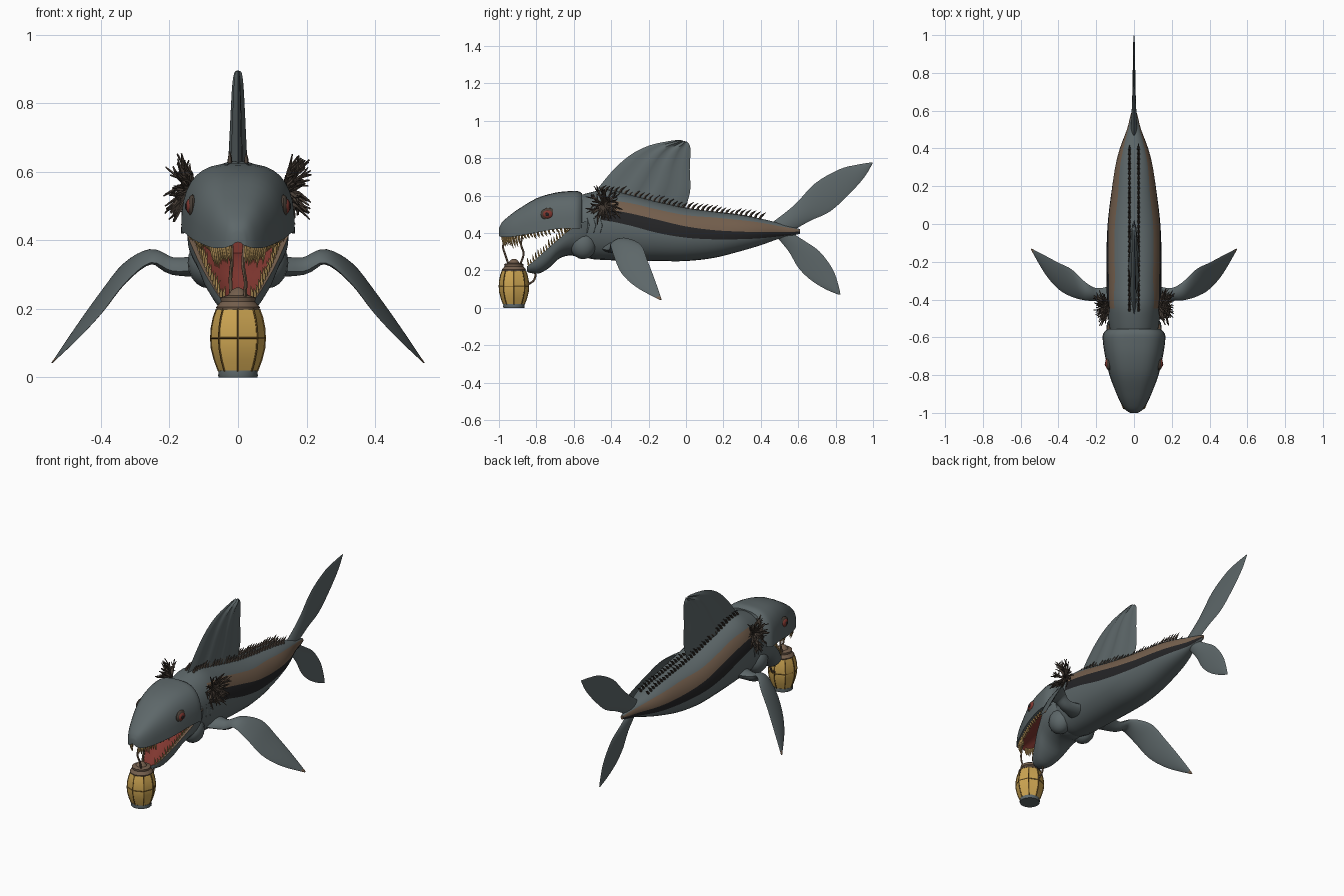
import bpy, bmesh, math, random
from mathutils import Vector as V

if "Cube" in bpy.data.objects:
    bpy.data.objects.remove(bpy.data.objects["Cube"])

random.seed(4)


def material(name, r, g, b):
    lin = [(c / 255 / 12.92) if c < 10 else ((c / 255 + .055) / 1.055) ** 2.4 for c in (r, g, b)]
    m = bpy.data.materials.new(name)
    m.diffuse_color = (*lin, 1)
    m.use_nodes = True
    m.node_tree.nodes["Principled BSDF"].inputs["Base Color"].default_value = m.diffuse_color
    return m


SKIN = material("slate skin", 93, 103, 105)
BLACK = material("black stripe", 36, 36, 38)
BROWN = material("brown stripe", 116, 95, 77)
FEATHER = material("dark gill brown", 74, 64, 56)
RED = material("mouth red", 128, 55, 48)
TOOTH = material("tooth ochre", 190, 155, 95)
GOLD = material("lantern gold", 205, 165, 82)
FRAME = material("lantern frame", 120, 90, 40)


def finish(name, bm, mats, angle=40):
    bmesh.ops.recalc_face_normals(bm, faces=bm.faces)
    me = bpy.data.meshes.new(name)
    bm.to_mesh(me)
    bm.free()
    for m in mats:
        me.materials.append(m)
    ob = bpy.data.objects.new(name, me)
    bpy.context.collection.objects.link(ob)
    if angle:
        bpy.ops.object.select_all(action='DESELECT')
        ob.select_set(True)
        bpy.context.view_layer.objects.active = ob
        bpy.ops.object.shade_smooth_by_angle(angle=math.radians(angle))
    return ob


def loft(bm, rings, mat=lambda j: 0, caps=(0, 0)):
    rows = [[bm.verts.new(p) for p in r] for r in rings]
    n = len(rows[0])
    for a, b in zip(rows, rows[1:]):
        for j in range(n):
            bm.faces.new((a[j], a[(j + 1) % n], b[(j + 1) % n], b[j])).material_index = mat(j)
    bm.faces.new(rows[0]).material_index = caps[0]
    bm.faces.new(rows[-1]).material_index = caps[1]


def smooth_rows(rows, n):
    """Catmull-Rom interpolation through rows of numbers."""
    out = []
    for i in range(len(rows) - 1):
        p = [rows[max(i - 1, 0)], rows[i], rows[i + 1], rows[min(i + 2, len(rows) - 1)]]
        for k in range(n):
            t = k / n
            out.append([.5 * (2 * b + (c - a) * t + (2 * a - 5 * b + 4 * c - d) * t * t
                              + (3 * b - a - 3 * c + d) * t ** 3) for a, b, c, d in zip(*p)])
    return out + [list(rows[-1])]


def at(rows, y):
    """Linear lookup of a row by its first value."""
    for a, b in zip(rows, rows[1:]):
        if a[0] <= y <= b[0]:
            t = (y - a[0]) / (b[0] - a[0])
            return [p + (q - p) * t for p, q in zip(a, b)]
    return list(rows[0] if y < rows[0][0] else rows[-1])


def tube(bm, pts, radii, sides=5):
    pts = [V(p) for p in pts]
    rings = []
    for i, p in enumerate(pts):
        d = (pts[min(i + 1, len(pts) - 1)] - pts[max(i - 1, 0)]).normalized()
        u = d.cross(V((.31, .87, .11))).normalized()
        w = d.cross(u)
        rings.append([p + (u * math.cos(a) + w * math.sin(a)) * radii[i]
                      for a in (math.tau * k / sides for k in range(sides))])
    loft(bm, rings)


def spow(v, p):
    return math.copysign(abs(v) ** p, v)


# Body: y, half width, top z, bottom z, then three stripe edges
BODY = smooth_rows([
    (-.60, .12, .59, .30, .575, .53, .48), (-.52, .135, .615, .264, .58, .53, .475),
    (-.42, .143, .632, .255, .575, .525, .465), (-.30, .146, .605, .252, .56, .505, .44),
    (-.15, .146, .567, .25, .525, .47, .40), (0, .14, .535, .25, .495, .435, .375),
    (.15, .122, .515, .267, .483, .415, .366), (.30, .10, .497, .305, .468, .407, .367),
    (.40, .075, .477, .335, .455, .405, .372), (.50, .038, .452, .37, .436, .405, .382),
    (.57, .02, .432, .386, .425, .406, .392), (.61, .008, .42, .396, .416, .408, .40)], 4)


def body_ring(row):
    y, w, zt, zb, *cuts = row
    zc, h = (zt + zb) / 2, (zt - zb) / 2
    th = [0] + [math.acos(max(-1, min(1, (c - zc) / h))) for c in cuts] + [math.pi]
    half = []
    for a, b, n in zip(th, th[1:], (5, 2, 2, 7)):
        half += [a + (b - a) * k / n for k in range(n)]
    full = half + [math.pi] + [math.tau - t for t in half[:0:-1]]
    return [(w * spow(math.sin(t), .9), y, zc + h * math.cos(t)) for t in full]


bm = bmesh.new()
stripe = lambda j: {5: 2, 6: 2, 7: 1, 8: 1}.get(min(j, 31 - j), 0)
loft(bm, [body_ring(r) for r in BODY], stripe, (3, 2))
for f in bm.faces:
    if f.calc_center_median().y < -.44 and f.material_index in (1, 2):
        f.material_index = 0
finish("body", bm, [SKIN, BLACK, BROWN, RED])

# Upper head: y, half width, top z, jaw edge z
HEAD = smooth_rows([
    (-1.0, .02, .425, .385), (-.985, .043, .455, .378), (-.95, .068, .488, .378), (-.90, .092, .525, .384),
    (-.80, .13, .585, .402), (-.70, .153, .615, .42), (-.62, .165, .624, .425),
    (-.58, .163, .624, .42), (-.555, .14, .612, .43)], 3)
bm = bmesh.new()
rings = []
for y, w, zt, ze in HEAD:
    h = zt - ze
    r = [(w * spow(math.cos(a), .7), y, ze + h * spow(math.sin(a), .72))
         for a in (math.pi * k / 18 for k in range(19))]
    r += [(w * u, y, ze + h * v) for u, v in ((-.85, .02), (-.45, .2), (0, .25), (.45, .2), (.85, .02))]
    rings.append(r)
loft(bm, rings, lambda j: 1 if 19 <= j <= 22 else 0)
finish("upper_head", bm, [SKIN, RED], 50)

# Lower jaw: y, half width, lip z, bottom z
JAW = smooth_rows([
    (-.85, .035, .222, .195), (-.835, .052, .232, .187), (-.785, .08, .275, .184), (-.73, .108, .325, .215),
    (-.68, .128, .368, .262), (-.62, .148, .418, .28), (-.56, .146, .455, .268), (-.50, .125, .47, .27)], 3)
bm = bmesh.new()
rings = []
for y, w, zt, zb in JAW:
    h = zt - zb
    r = [(w * math.cos(a), y, zt - h * spow(-math.sin(a), .85))
         for a in (math.pi + math.pi * k / 14 for k in range(15))]
    r += [(w * u, y, zt - h * v) for u, v in ((.8, .03), (.45, .4), (0, .45), (-.45, .4), (-.8, .03))]
    rings.append(r)
loft(bm, rings, lambda j: 2 if j in (14, 19) else 1 if j > 14 else 0)
finish("lower_jaw", bm, [SKIN, RED, BROWN], 50)


def ball(name, loc, size, mat, sx=1):
    bm = bmesh.new()
    bmesh.ops.create_uvsphere(bm, u_segments=16, v_segments=10, radius=1)
    for v in bm.verts:
        v.co = V([c * s + o for c, s, o in zip(v.co, size, loc)])
    return finish(name, bm, [mat])


# Eyes, cheek folds and gill slits on both sides
for s, side in ((1, "right"), (-1, "left")):
    ball(side + "_eye_socket", (s * .133, -.735, .50), (.014, .042, .034), FEATHER)
    ball(side + "_eye", (s * .137, -.738, .50), (.016, .03, .024), RED)
    ball(side + "_pupil", (s * .151, -.742, .50), (.004, .01, .01), BLACK)
    ball(side + "_throat_fold", (s * .085, -.55, .335), (.062, .07, .075), SKIN)
    bm = bmesh.new()
    for k in range(3):
        y = -.52 + .035 * k
        tube(bm, [(s * (at(BODY, y)[1] - .004), y - .01 * abs(i - 1), .40 + .04 * i) for i in range(3)],
             (.002, .007, .002))
    finish(side + "_gill_folds", bm, [SKIN])

# Teeth along both jaw edges
bm = bmesh.new()
for s in (-1, 1):
    for k in range(24):
        y = -.995 + .36 * (k / 23) ** 1.5
        _, w, _, z = at(HEAD, y)
        n = random.uniform(.045, .07) if k < 10 else random.uniform(.02, .038)
        p = V((s * w * .88, y + .012, z + .008))
        tube(bm, [p, p + V((-s * .004, .004, -n * .6)), p + V((-s * .006, .012, -n))], (.007, .005, .0008))
    for k in range(16):
        y = -.84 + .21 * k / 15
        _, w, z, _ = at(JAW, y)
        n = random.uniform(.025, .048)
        p = V((s * w * .86, y, z - .006))
        tube(bm, [p, p + V((0, -.006, n * .6)), p + V((-s * .004, -.008, n))], (.006, .004, .0008))
finish("teeth", bm, [TOOTH])


def fin(name, rows, ripple=0, tip=False):
    """Lens-section fin; each row is edge A, edge B, half thickness."""
    rows = smooth_rows(rows, 4)
    A, B = [V(r[:3]) for r in rows], [V(r[3:6]) for r in rows]
    rings, m = [], 14
    for i, r in enumerate(rows):
        a, b = max(i - 1, 0), min(i + 1, len(rows) - 1)
        nrm = (B[i] - A[i]).cross(A[b] + B[b] - A[a] - B[a]).normalized()
        side = []
        for k in range(m + 1):
            u = k / m
            off = ripple * math.sin(u * math.pi * 7) * math.sin(math.pi * u)
            side.append((A[i].lerp(B[i], u) + nrm * off, nrm * r[6] * (math.sin(math.pi * u) ** .7 + .02)))
        rings.append([c + t for c, t in side] + [c - t for c, t in side[-2:0:-1]])
    bm = bmesh.new()
    loft(bm, rings)
    if tip:
        for f in bm.faces:
            f.material_index = int(f.calc_center_median().z < .055)
    finish(name, bm, [SKIN, BROWN], 60)


def flat_fin(name, rows, ripple=0):
    fin(name, [(0, a, b, 0, c, d, t) for a, b, c, d, t in rows], ripple)


# Dorsal fin and the two tail lobes
flat_fin("dorsal_fin", [
    (-.50, .60, -.01, .52, .026), (-.40, .725, .022, .62, .02), (-.30, .815, .02, .74, .015),
    (-.195, .868, .024, .83, .011), (-.08, .893, .02, .868, .007), (-.03, .897, .005, .888, .003)], .006)
flat_fin("upper_tail_lobe", [
    (.46, .455, .55, .40, .018), (.58, .55, .66, .463, .011), (.69, .665, .77, .515, .008),
    (.82, .74, .875, .61, .006), (.915, .765, .955, .70, .005), (.995, .778, .998, .773, .002)])
flat_fin("lower_tail_lobe", [
    (.56, .405, .48, .385, .016), (.63, .36, .55, .30, .011), (.715, .30, .60, .215, .008),
    (.785, .205, .665, .15, .006), (.815, .12, .745, .10, .005), (.826, .07, .815, .07, .002)])

# Pectoral fins: front edge, rear edge, thickness
PEC = [(.10, -.45, .315, .10, -.32, .335, .03), (.19, -.41, .31, .19, -.34, .34, .024),
       (.255, -.405, .335, .255, -.31, .37, .018), (.33, -.385, .275, .33, -.24, .335, .013),
       (.40, -.345, .185, .40, -.205, .25, .01), (.47, -.265, .11, .475, -.165, .145, .007),
       (.543, -.14, .042, .543, -.13, .043, .002)]
for s, side in ((1, "right"), (-1, "left")):
    fin(side + "_pectoral_fin", [(s * r[0], r[1], r[2], s * r[3], *r[4:]) for r in PEC], 0, True)

# Feathery gill tufts with side twigs
for s, side in ((1, "right"), (-1, "left")):
    bm = bmesh.new()
    c = V((s * .135, -.44, .55))
    for k in range(34):
        a = k * 2.4
        d = V((s * random.uniform(.25, .95), math.cos(a) * .85, math.sin(a) * .95)).normalized()
        n = random.uniform(.07, .115)
        bend = V([random.uniform(-.015, .015) for _ in range(3)])
        mid, end = c + d * n * .55 + bend, c + d * n
        tube(bm, [c, mid, end], (.007, .006, .0025), 4)
        for q in (-1, 1):
            w = V([random.uniform(-.02, .02) for _ in range(3)])
            tube(bm, [mid, mid + d * n * .3 + w], (.005, .002), 4)
    finish(side + "_gill_tuft", bm, [FEATHER], 0)

# Two rows of swept spines down the back
bm = bmesh.new()
for s in (-1, 1):
    for k in range(34):
        y = -.46 + .85 * k / 33
        p = V((s * min(.024, at(BODY, y)[1] * .3), y, at(BODY, y)[2] - .012))
        n = random.uniform(.03, .045)
        tube(bm, [p, p + V((0, .3 * n, .6 * n)), p + V((0, n * .9, n))], (.009, .006, .001))
finish("back_spines", bm, [FEATHER])

# Lantern: eight sided barrel, base, lid, ribs and hanging cords
LY = -.92


def lathe(name, prof, n, mat, angle=30):
    bm = bmesh.new()
    loft(bm, [[(r * math.sin(math.tau * k / n), LY - r * math.cos(math.tau * k / n), z)
               for k in range(n)] for r, z in prof])
    finish(name, bm, [mat], angle)


SHELL = [(.056, .018), (.068, .05), (.077, .085), (.079, .115), (.077, .145), (.071, .175), (.062, .20)]
lathe("lantern_glass", SHELL, 8, GOLD)
lathe("lantern_base", [(.056, 0), (.058, .006), (.056, .02)], 16, SKIN)
lathe("lantern_lid", [(.062, .198), (.064, .205), (.058, .212), (.05, .222), (.052, .234), (.03, .24),
                      (.018, .256), (.006, .262)], 16, BROWN)
bm = bmesh.new()
for k in range(8):
    a = math.tau * k / 8
    tube(bm, [(r * math.sin(a), LY - r * math.cos(a), z) for r, z in SHELL], [.0028] * 7, 4)
    b = a + math.tau / 8
    tube(bm, [(.079 * math.sin(t), LY - .079 * math.cos(t), .115) for t in (a, b)], (.0025, .0025), 4)
finish("lantern_ribs", bm, [FRAME])
bm = bmesh.new()
for path in ([(.02, -.95, .235), (.022, -.965, .28), (.015, -.978, .33), (.02, -.96, .40)],
             [(-.02, -.885, .235), (-.022, -.868, .29), (-.018, -.882, .34), (-.02, -.87, .41)],
             [(0, -.845, .125), (0, -.815, .145), (0, -.805, .175), (0, -.815, .20)]):
    path = smooth_rows(path, 4)
    tube(bm, path, [.0055] * len(path), 6)
finish("lantern_cords", bm, [BROWN])
